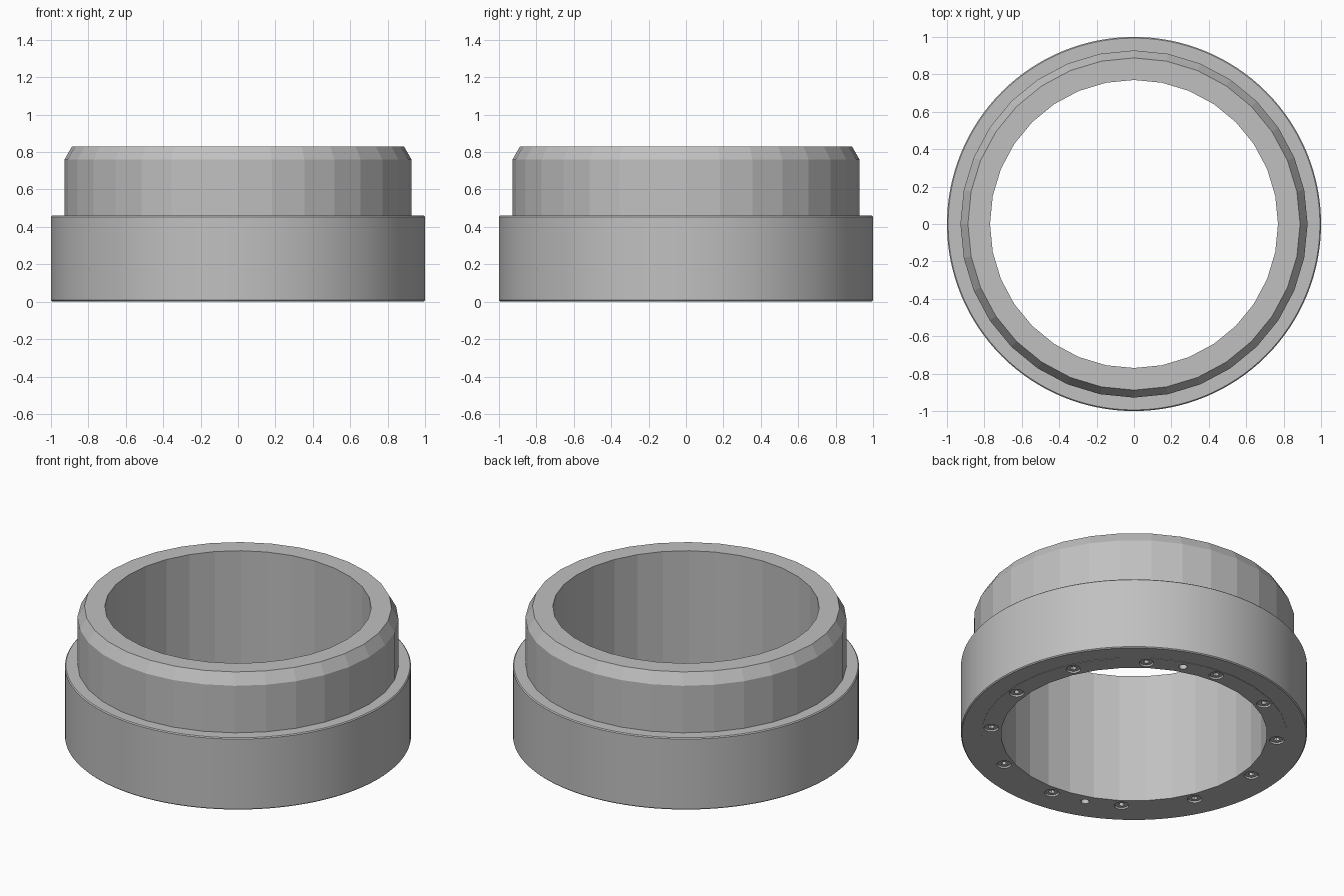
import bpy, bmesh
from math import cos, sin, pi, radians
from mathutils import Matrix, Vector

if "Cube" in bpy.data.objects:
    bpy.data.objects.remove(bpy.data.objects["Cube"])

grey = bpy.data.materials.new("machined_grey")
grey.use_nodes = True
grey.diffuse_color = (0.53, 0.53, 0.53, 1)
grey.node_tree.nodes["Principled BSDF"].inputs["Base Color"].default_value = grey.diffuse_color


def add_object(name, bm):
    bmesh.ops.recalc_face_normals(bm, faces=bm.faces)
    mesh = bpy.data.meshes.new(name)
    bm.to_mesh(mesh)
    bm.free()
    mesh.materials.append(grey)
    obj = bpy.data.objects.new(name, mesh)
    bpy.context.collection.objects.link(obj)
    return obj


def ring(name, profile, sides):
    """Revolve a closed (radius, height) profile about z."""
    bm = bmesh.new()
    loops = []
    for i in range(sides):
        a = 2 * pi * i / sides
        loops.append([bm.verts.new((r * cos(a), r * sin(a), z)) for r, z in profile])
    n = len(profile)
    for i in range(sides):
        one, two = loops[i], loops[(i + 1) % sides]
        for j in range(n):
            k = (j + 1) % n
            bm.faces.new((one[j], two[j], two[k], one[k]))
    return add_object(name, bm)


def pegs(name, groups):
    """Upright cylinders on the bolt circle: (angles, radius, bottom, top, sides)."""
    bm = bmesh.new()
    for angles, radius, low, high, sides in groups:
        for a in angles:
            spot = Vector((BOLT_R * cos(a), BOLT_R * sin(a), (low + high) / 2))
            bmesh.ops.create_cone(bm, cap_ends=True, segments=sides, radius1=radius,
                                  radius2=radius, depth=high - low,
                                  matrix=Matrix.Translation(spot) @ Matrix.Rotation(a, 4, "Z"))
    return add_object(name, bm)


def cut(obj, cutter):
    mod = obj.modifiers.new("cut", "BOOLEAN")
    mod.operation = "DIFFERENCE"
    mod.solver = "EXACT"
    mod.object = cutter
    cutter.hide_render = True
    cutter.hide_set(True)


BOLT_R = 0.828
screw_angles = [radians(25 + 30 * i) for i in range(12)]
hole_angles = [radians(70), radians(250)]

# Faceted inner sleeve with its chamfered upper collar
sleeve = ring("inner_sleeve", [(0.77, 0), (0.884, 0), (0.884, 0.44), (0.928, 0.44),
                               (0.928, 0.76), (0.888, 0.83), (0.77, 0.83)], 32)

# Smooth outer housing with a fine edge chamfer
housing = ring("outer_housing", [(0.878, 0.002), (0.994, 0.002), (1, 0.008), (1, 0.454),
                                 (0.994, 0.46), (0.878, 0.46)], 128)

# Counterbores and two dowel holes in the underside
cut(sleeve, pegs("hole_cutter", [(screw_angles, 0.042, -0.05, 0.06, 24),
                                 (hole_angles, 0.024, -0.05, 0.15, 24)]))

# Socket screws seated in the counterbores
screws = pegs("socket_screws", [(screw_angles, 0.037, 0.008, 0.065, 24)])
cut(screws, pegs("socket_cutter", [(screw_angles, 0.018, -0.05, 0.035, 6)]))

# Smooth shading with sharp edges kept
for obj in (housing, screws):
    bpy.ops.object.select_all(action="DESELECT")
    obj.select_set(True)
    bpy.context.view_layer.objects.active = obj
    bpy.ops.object.shade_smooth_by_angle(angle=radians(30))
